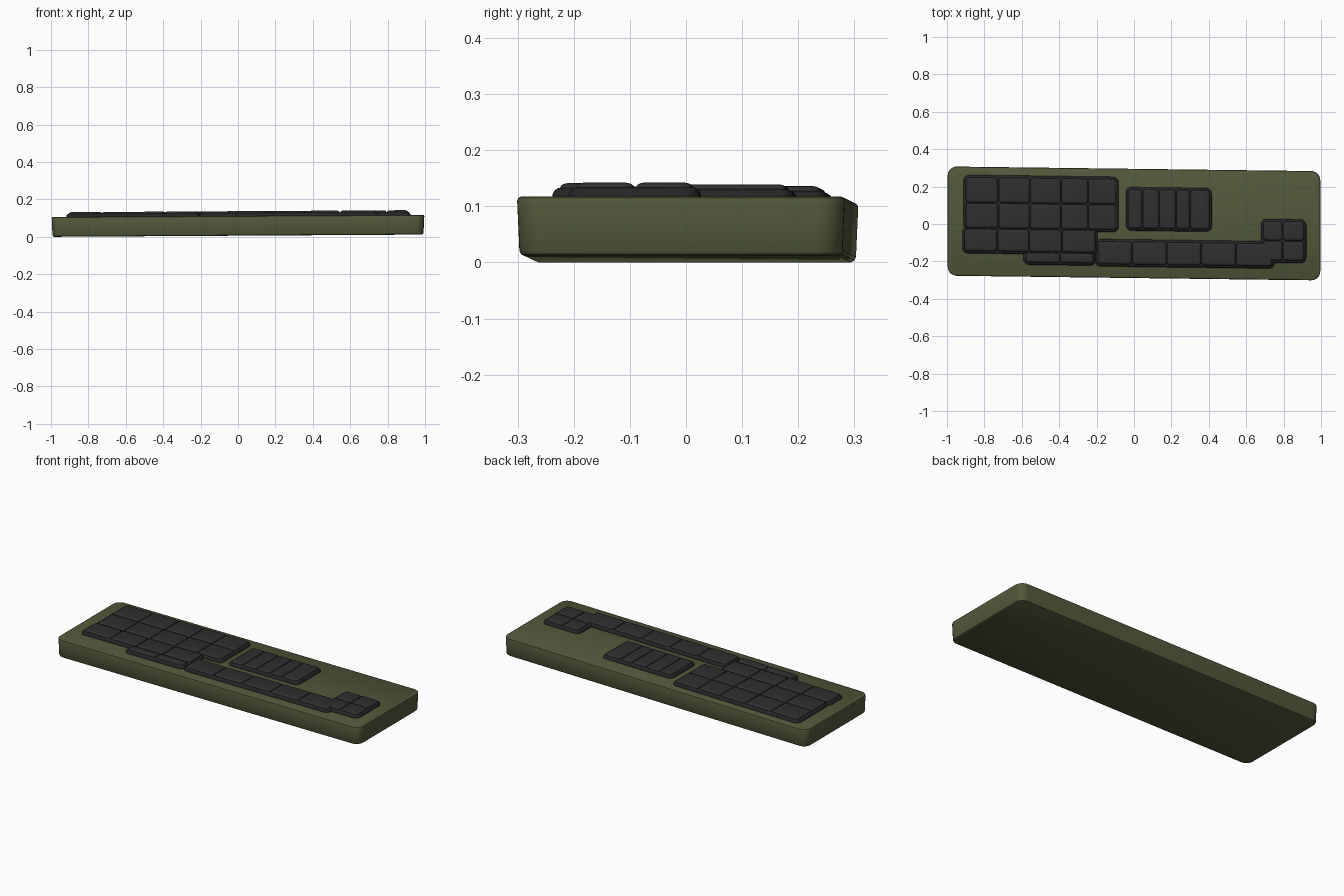
import bpy, bmesh, math

if "Cube" in bpy.data.objects:
    bpy.data.objects.remove(bpy.data.objects["Cube"])


def material(name, rgb):
    m = bpy.data.materials.new(name)
    m.diffuse_color = (*rgb, 1)
    m.use_nodes = True
    m.node_tree.nodes["Principled BSDF"].inputs["Base Color"].default_value = m.diffuse_color
    return m


OLIVE = material("olive", (0.083, 0.098, 0.043))
CHARCOAL = material("charcoal", (0.028, 0.028, 0.029))
DARK = material("dark_charcoal", (0.018, 0.018, 0.018))


def lean(x, y, z):
    # the whole board sits very slightly turned and tilted
    return (x, y - 0.0126 * x, z + 0.006 * x + 0.006)


def rounded_ring(x0, x1, y0, y1, r, seg):
    pts = []
    corners = [(x1 - r, y1 - r), (x0 + r, y1 - r), (x0 + r, y0 + r), (x1 - r, y0 + r)]
    for i, (cx, cy) in enumerate(corners):
        for k in range(seg + 1):
            a = math.pi / 2 * (i + k / seg)
            pts.append((cx + r * math.cos(a), cy + r * math.sin(a)))
    return pts


def slabs(name, rects, layers, radius, mat, seg=5):
    # stack rounded rectangles; layers are (inset, height)
    bm = bmesh.new()
    for x0, x1, y0, y1 in rects:
        rings = []
        for d, z in layers:
            ring = rounded_ring(x0 + d, x1 - d, y0 + d, y1 - d, max(radius - d, 0.003), seg)
            rings.append([bm.verts.new(lean(x, y, z)) for x, y in ring])
        n = len(rings[0])
        for a, b in zip(rings, rings[1:]):
            for i in range(n):
                bm.faces.new((a[i], a[(i + 1) % n], b[(i + 1) % n], b[i]))
        bm.faces.new(rings[0][::-1])
        bm.faces.new(rings[-1])
    me = bpy.data.meshes.new(name)
    bm.to_mesh(me)
    bm.free()
    me.materials.append(mat)
    ob = bpy.data.objects.new(name, me)
    bpy.context.collection.objects.link(ob)
    bpy.context.view_layer.objects.active = ob
    ob.select_set(True)
    bpy.ops.object.shade_smooth_by_angle(angle=math.radians(35))
    ob.select_set(False)
    return ob


def key_grid(name, xs, ys):
    gap = 0.002
    keys = [(a + gap, b - gap, c + gap, d - gap)
            for a, b in zip(xs, xs[1:]) for c, d in zip(ys, ys[1:])]
    slabs(name + "_keys", keys,
          [(0, 0.11), (0, 0.122), (0.003, 0.127), (0.007, 0.1295), (0.014, 0.131)],
          0.016, CHARCOAL, 4)
    m = 0.011
    slabs(name + "_tray", [(xs[0] - m, xs[-1] + m, ys[0] - m, ys[-1] + m)],
          [(0, 0.09), (0, 0.111), (0.004, 0.118), (0.01, 0.122)], 0.03, DARK)


# case
slabs("case", [(-0.997, 0.997, -0.29, 0.296)],
      [(0.014, 0), (0.008, 0.003), (0.005, 0.009), (0.001, 0.098), (0.003, 0.103), (0.008, 0.106)],
      0.05, OLIVE, 8)

# key groups
key_grid("main", [-0.9, -0.725, -0.555, -0.39, -0.245, -0.093], [-0.034, 0.102, 0.24])
key_grid("lower", [-0.907, -0.73, -0.56, -0.385, -0.205], [-0.157, -0.036])
key_grid("thumb", [-0.58, -0.395, -0.215], [-0.214, -0.16])
key_grid("long_row", [-0.195, -0.01, 0.175, 0.36, 0.545, 0.74], [-0.218, -0.094])
key_grid("corner", [0.69, 0.795, 0.91], [-0.187, -0.08, 0.025])
key_grid("side", [-0.033, 0.045, 0.135, 0.225, 0.3, 0.405], [-0.025, 0.186])
